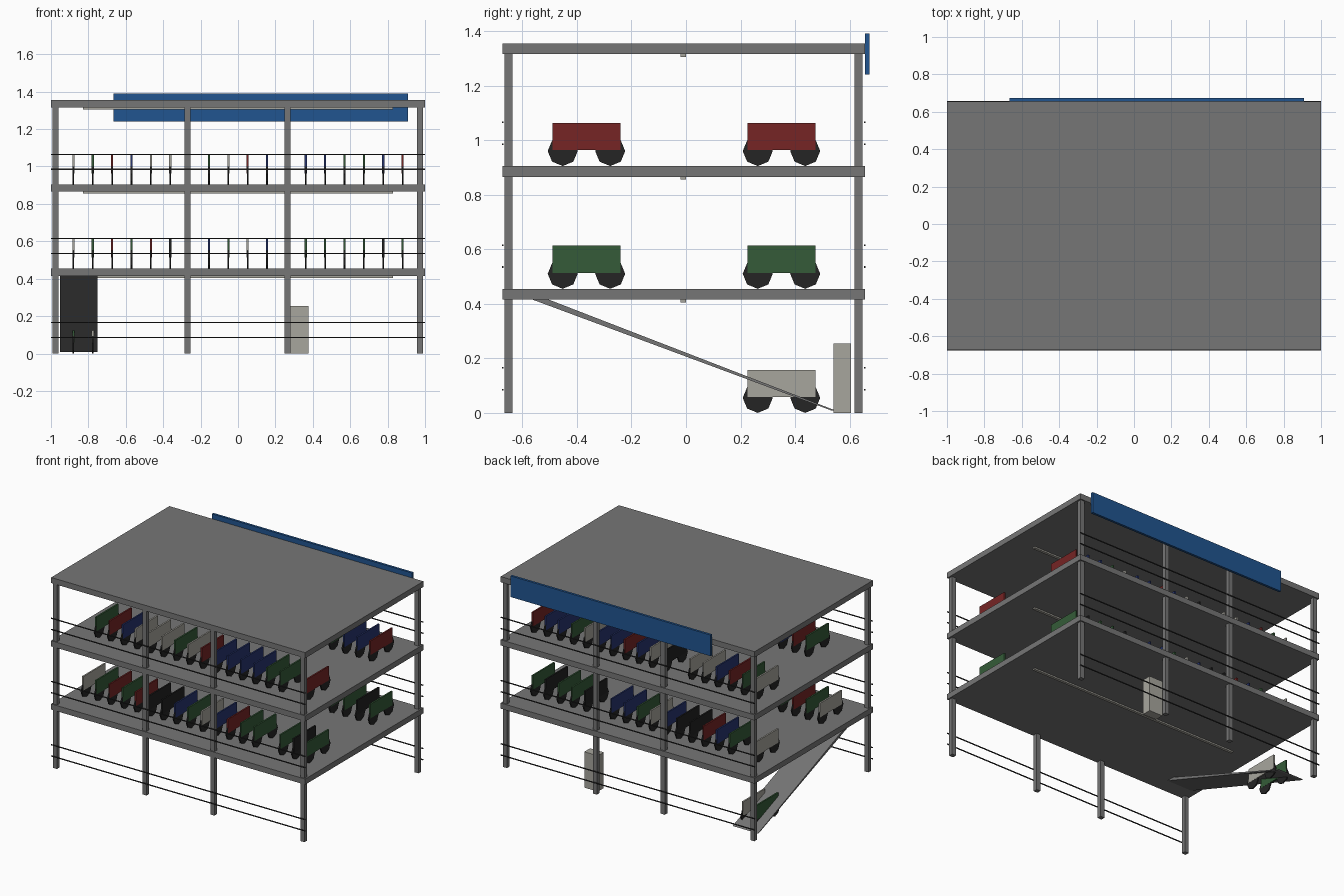
import bpy, bmesh, math
from mathutils import Matrix

cube = bpy.data.objects.get("Cube")
if cube:
    bpy.data.objects.remove(cube, do_unlink=True)


def material(name, rgb):
    m = bpy.data.materials.new(name)
    m.use_nodes = True
    m.diffuse_color = (*rgb, 1)
    m.node_tree.nodes["Principled BSDF"].inputs["Base Color"].default_value = (*rgb, 1)
    return m


concrete = material("concrete grey", (0.18, 0.18, 0.18))
rail_dark = material("dark rail", (0.03, 0.03, 0.03))
sign_blue = material("sign blue", (0.015, 0.09, 0.28))
rubber = material("rubber black", (0.018, 0.018, 0.018))
pale = material("pale grey", (0.39, 0.38, 0.34))
paint = {
    "W": pale,
    "R": material("car red", (0.18, 0.018, 0.018)),
    "G": material("car green", (0.035, 0.105, 0.04)),
    "B": material("car blue", (0.02, 0.035, 0.16)),
    "K": material("car black", (0.015, 0.015, 0.015)),
}


def add_box(bm, x, y, z):
    """Box from three (low, high) ranges."""
    spans = (x, y, z)
    mid = [(a + b) / 2 for a, b in spans]
    size = [b - a for a, b in spans]
    return bmesh.ops.create_cube(
        bm, size=1, matrix=Matrix.Translation(mid) @ Matrix.Diagonal((*size, 1)))


def place(name, mesh, loc=(0, 0, 0)):
    ob = bpy.data.objects.new(name, mesh)
    ob.location = loc
    bpy.context.collection.objects.link(ob)
    return ob


def finish(bm, name, *mats):
    bmesh.ops.recalc_face_normals(bm, faces=bm.faces)
    mesh = bpy.data.meshes.new(name)
    bm.to_mesh(mesh)
    bm.free()
    for m in mats:
        mesh.materials.append(m)
    return mesh


def box(name, x, y, z, mat):
    bm = bmesh.new()
    add_box(bm, x, y, z)
    return place(name, finish(bm, name, mat))


# Floor slabs, each with a light strip under it
FRONT, BACK = -0.673, 0.656
levels = (0, 0.455, 0.905, 1.355)
for n, top in enumerate(levels[1:], 1):
    box(f"slab_{n}", (-1, 1), (FRONT, BACK), (top - 0.04, top), concrete)
    box(f"light_strip_{n}", (-0.83, 0.83), (-0.02, 0), (top - 0.05, top - 0.04), pale)

# Columns along the front and back
for side, y in (("front", -0.651), ("back", 0.632)):
    for n, x in enumerate((-0.975, -0.27, 0.265, 0.973), 1):
        box(f"{side}_column_{n}", (x - 0.016, x + 0.016), (y - 0.015, y + 0.015),
            (0, 1.32), concrete)

# Guard rails, two per level on the front and back
for n, floor in enumerate(levels[:3], 1):
    base = floor if n > 1 else 0.005
    for side, y in (("front", FRONT + 0.001), ("back", BACK - 0.001)):
        for h in (0.08, 0.16):
            z = base + h
            box(f"{side}_rail_{n}", (-1, 1), (y - 0.003, y + 0.003),
                (z - 0.003, z + 0.003), rail_dark)

# Sign board and ticket booth
box("sign_board", (-0.665, 0.91), (BACK, 0.673), (1.24, 1.39), sign_blue)
box("booth", (0.27, 0.377), (0.54, 0.605), (0, 0.255), pale)

# Ramp, a wedge tapering to the ground
bm = bmesh.new()
profile = ((-0.57, 0.418), (-0.51, 0.418), (0.55, 0.008), (0.535, 0.008))
face = bm.faces.new([bm.verts.new((-0.952, y, z)) for y, z in profile])
moved = bmesh.ops.extrude_face_region(bm, geom=[face])["geom"]
bmesh.ops.translate(bm, vec=(0.2, 0, 0),
                    verts=[v for v in moved if isinstance(v, bmesh.types.BMVert)])
place("ramp", finish(bm, "ramp", concrete))


# Cars: thin body on two eight-sided wheels, one mesh per paint
def car_mesh(name, mat):
    bm = bmesh.new()
    add_box(bm, (-0.0055, 0.0055), (-0.124, 0.124), (0.058, 0.158))
    body = set(bm.faces)
    for y in (-0.087, 0.087):
        bmesh.ops.create_cone(
            bm, cap_ends=True, segments=8, radius1=0.055, radius2=0.055, depth=0.009,
            matrix=Matrix.Translation((0, y, 0.055)) @ Matrix.Rotation(math.pi / 2, 4, "Y"))
    for f in bm.faces:
        f.material_index = 0 if f in body else 1
    return finish(bm, name, mat, rubber)


cars = {key: car_mesh("car_" + m.name.split()[-1], m) for key, m in paint.items()}

# Parking rows, one letter per bay and a dash for an empty bay
rows = (
    (levels[0], 0.35, "GW"),
    (levels[1], -0.365, "WGRGRKKBGWBRGG-GKG"),
    (levels[1], 0.35, "W-GBRKKBWGBB-KGGKG"),
    (levels[2], -0.365, "-GRBWWWGWRBBBBGG-R"),
    (levels[2], 0.35, "WGRBWW-KWBRBBWGBBR"),
)
for z, y, bays in rows:
    for i, key in enumerate(bays):
        if key in cars:
            place("parked_car", cars[key], (-0.88 + i * 1.76 / 17, y, z))
